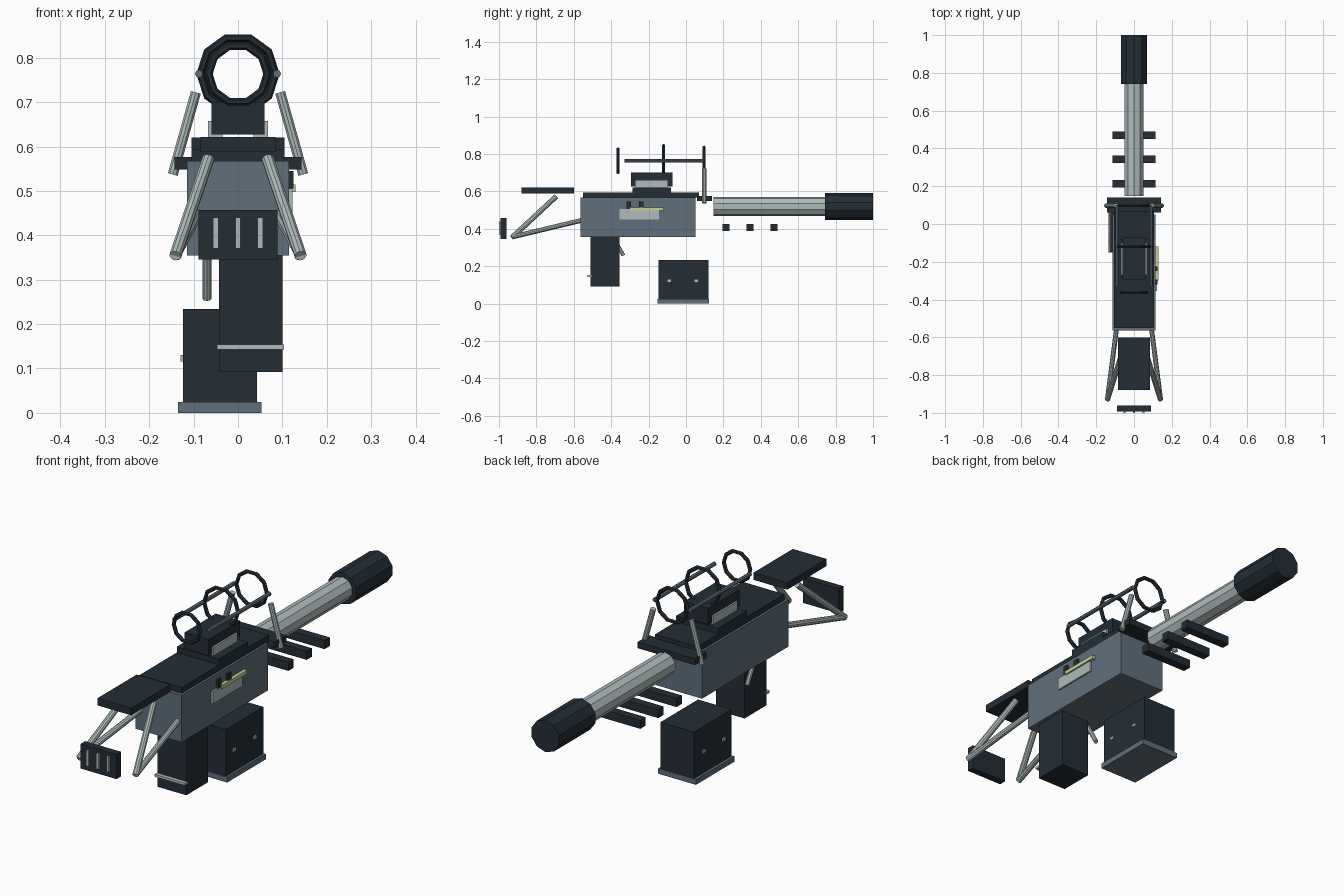
import bpy, math
from mathutils import Vector

cube = bpy.data.objects.get("Cube")
if cube:
    bpy.data.objects.remove(cube, do_unlink=True)


def material(name, rgb):
    m = bpy.data.materials.new(name)
    m.use_nodes = True
    m.diffuse_color = (*rgb, 1)
    m.node_tree.nodes["Principled BSDF"].inputs["Base Color"].default_value = (*rgb, 1)
    return m


DARK = material("dark_gunmetal", (.017, .027, .036))
STEEL = material("blue_steel", (.115, .16, .2))
SILVER = material("pale_silver", (.43, .5, .5))
BRASS = material("pale_brass", (.6, .62, .32))


def finish(name, mat):
    ob = bpy.context.object
    ob.name = ob.data.name = name
    ob.data.materials.append(mat)
    return ob


def box(name, mat, x, y, z):
    """Box from (low, high) ranges on each axis."""
    bpy.ops.mesh.primitive_cube_add(size=1, location=[(a + b) / 2 for a, b in (x, y, z)])
    ob = finish(name, mat)
    ob.scale = [b - a for a, b in (x, y, z)]
    return ob


def rod(name, mat, start, end, radius, sides=10):
    """Flat-sided cylinder between two points."""
    a, b = Vector(start), Vector(end)
    bpy.ops.mesh.primitive_cylinder_add(vertices=sides, radius=radius,
                                        depth=(b - a).length, location=(a + b) / 2)
    ob = finish(name, mat)
    ob.rotation_mode = 'QUATERNION'
    ob.rotation_quaternion = Vector((0, 0, 1)).rotation_difference(b - a)
    return ob


def wide(half):
    return (-half, half)


# Receiver, top rail and front crossbar
box("receiver", STEEL, wide(.115), (-.565, .05), (.355, .567))
box("top_rail", DARK, wide(.105), (-.55, .07), (.567, .594))
box("front_crossbar", DARK, wide(.143), (.06, .14), (.548, .576))

# Barrel, muzzle and the bars below
rod("barrel", SILVER, (0, .147, .519), (0, .75, .519), .052)
rod("muzzle", DARK, (0, .742, .519), (0, 1, .519), .072)
for i, y in enumerate((.213, .343, .47)):
    box(f"lower_bar_{i + 1}", DARK, wide(.115), (y - .019, y + .019), (.387, .425))

# Sight mount
box("sight_base", DARK, wide(.105), (-.285, -.08), (.59, .62))
box("sight_block", DARK, wide(.06), (-.295, -.072), (.627, .7))

# Sight rings
for i, (y, outer) in enumerate(((-.363, .075), (-.12, .094), (.097, .085))):
    minor = .009
    bpy.ops.mesh.primitive_torus_add(major_radius=outer - minor, minor_radius=minor,
                                     major_segments=10, minor_segments=6,
                                     location=(0, y, .7635),
                                     rotation=(math.pi / 2, 0, 0))
    finish(f"sight_ring_{i + 1}", DARK)

# Mirrored parts
for side, s in (("left", 1), ("right", -1)):
    box(f"sight_side_plate_{side}", SILVER, sorted((s * .035, s * .068)),
        (-.27, -.1), (.62, .658))
    rod(f"sight_rail_{side}", STEEL, (s * .088, -.33, .764), (s * .088, .1, .764), .009, 8)
    rod(f"sight_strut_{side}", SILVER, (s * .095, .097, .722), (s * .147, .097, .537), .012)
    rod(f"stock_upper_strut_{side}", SILVER, (s * .067, -.695, .572),
        (s * .141, -.93, .354), .014)
    rod(f"stock_lower_strut_{side}", SILVER, (s * .092, -.55, .447),
        (s * .141, -.93, .356), .013)
    # Magazine pins
    face = .043 if s > 0 else -.124
    for i, y in enumerate((-.09, .055)):
        box(f"magazine_pin_{side}_{i + 1}", SILVER, (face - .006, face + .006),
            (y - .01, y + .01), (.116, .13))

# Stock pads with vertical strips on the butt plate
box("cheek_pad", DARK, wide(.084), (-.88, -.6), (.589, .621))
box("butt_plate", DARK, wide(.089), (-.992, -.96), (.346, .457))
for i, x in enumerate((-.05, 0, .05)):
    box(f"butt_strip_{i + 1}", SILVER, (x - .006, x + .006), (-1, -.985), (.37, .44))

# Grip, its band and the trigger
box("grip", DARK, (-.043, .1), (-.51, -.355), (.092, .36))
box("grip_band", SILVER, (-.047, .104), (-.527, -.505), (.143, .154))
rod("trigger", SILVER, (-.07, -.395, .365), (-.07, -.334, .257), .01, 8)

# Magazine
box("magazine", DARK, (-.124, .043), (-.147, .12), (.02, .234))
box("magazine_base", STEEL, (-.135, .053), (-.152, .122), (0, .024))

# Bolt on the side of the receiver
box("ejection_plate", SILVER, (.11, .123), (-.355, -.145), (.45, .505))
box("bolt_bar", BRASS, (.112, .13), (-.3, -.12), (.498, .515))
for i, y in enumerate((-.307, -.238)):
    box(f"bolt_stud_{i + 1}", DARK, (.11, .125), (y - .012, y + .012), (.505, .545))
